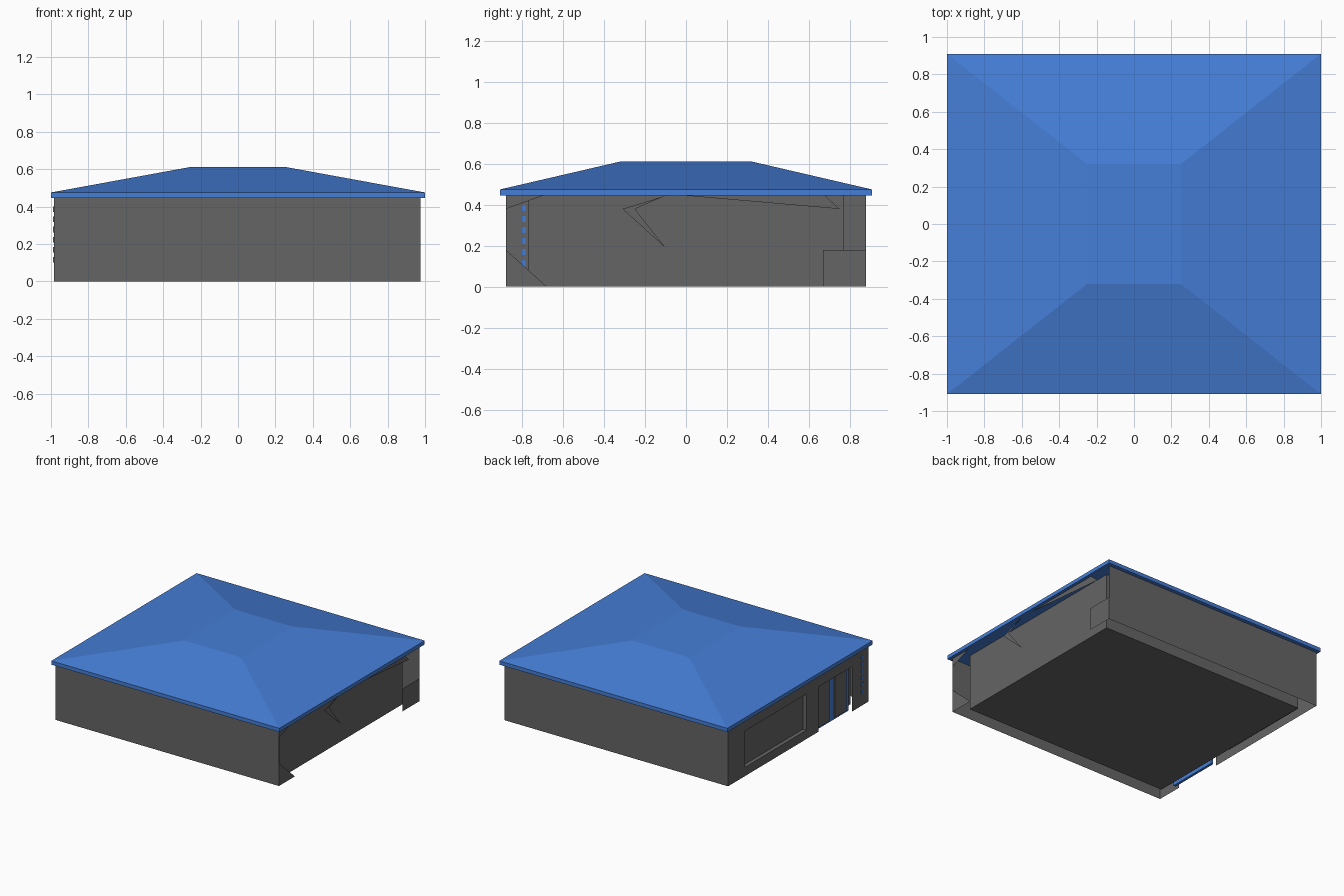
import bpy
import bmesh

cube = bpy.data.objects.get("Cube")
if cube:
    bpy.data.objects.remove(cube, do_unlink=True)


def material(name, rgb):
    m = bpy.data.materials.new(name)
    m.use_nodes = True
    m.diffuse_color = (*rgb, 1)
    m.node_tree.nodes["Principled BSDF"].inputs["Base Color"].default_value = (*rgb, 1)
    return m


GREY = material("wall_grey", (0.13, 0.13, 0.13))
BLUE = material("roof_blue", (0.06, 0.21, 0.68))

# Main dimensions
LEFT, RIGHT, SIDE = 0.975, -0.985, 0.88
EAVE = 0.445


def mesh_object(name, bm, mat):
    mesh = bpy.data.meshes.new(name)
    bm.to_mesh(mesh)
    bm.free()
    mesh.materials.append(mat)
    obj = bpy.data.objects.new(name, mesh)
    bpy.context.collection.objects.link(obj)
    return obj


def loft(name, rings, mat):
    """Stack of centred rectangles (half x, half y, z), capped at both ends."""
    bm = bmesh.new()
    loops = [[bm.verts.new((sx * hx, sy * hy, z))
              for sx, sy in ((-1, -1), (1, -1), (1, 1), (-1, 1))]
             for hx, hy, z in rings]
    for low, high in zip(loops, loops[1:]):
        for i in range(4):
            j = (i + 1) % 4
            bm.faces.new((low[i], low[j], high[j], high[i]))
    bm.faces.new(loops[0][::-1])
    bm.faces.new(loops[-1])
    return mesh_object(name, bm, mat)


def sheets(name, x, outlines, mat, facing=1):
    """Flat pieces in the plane x, each given as a list of (y, z) points."""
    bm = bmesh.new()
    for outline in outlines:
        bm.faces.new([bm.verts.new((x, y, z)) for y, z in outline])
    bm.normal_update()
    for f in bm.faces:
        if f.normal.x * facing < 0:
            f.normal_flip()
    return mesh_object(name, bm, mat)


def rect(y0, y1, z0, z1):
    return [(y0, z0), (y1, z0), (y1, z1), (y0, z1)]


def box(name, low, high, mat):
    bm = bmesh.new()
    bmesh.ops.create_cube(bm, size=1)
    for v in bm.verts:
        v.co = [a + (b - a) * (c + 0.5) for a, b, c in zip(low, high, v.co)]
    return mesh_object(name, bm, mat)


# Hipped roof with flat top, and the inner building core
loft("hipped_roof", [(1, 0.91, EAVE), (1, 0.91, 0.475), (0.25, 0.32, 0.612)], BLUE)
loft("inner_core", [(0.905, 0.77, 0), (0.905, 0.77, EAVE)], GREY)

# Front and back outer walls
for name, s in (("front_wall", -1), ("back_wall", 1)):
    bm = bmesh.new()
    corners = [(RIGHT, 0), (LEFT, 0), (LEFT, EAVE), (RIGHT, EAVE)]
    bm.faces.new([bm.verts.new((x, s * SIDE, z)) for x, z in corners[::-s]])
    mesh_object(name, bm, GREY)

# Right outer wall with openings for the window and the entrance
WIN = (-0.1, 0.667, 0.07, 0.357)
DOOR = (-0.67, -0.25, 0.355)
sheets("right_wall", RIGHT, [
    rect(-SIDE, DOOR[0], 0, EAVE),
    rect(DOOR[0], DOOR[1], DOOR[2], EAVE),
    rect(DOOR[1], WIN[0], 0, EAVE),
    rect(WIN[0], WIN[1], 0, WIN[2]),
    rect(WIN[0], WIN[1], WIN[3], EAVE),
    rect(WIN[1], SIDE, 0, EAVE)], GREY, -1)

# Recessed window: pane and surrounding reveal
PANE = RIGHT + 0.03
sheets("window_pane", PANE, [rect(*WIN)], GREY, -1)
bm = bmesh.new()
ring = rect(*WIN)
for (ya, za), (yb, zb) in zip(ring, ring[1:] + ring[:1]):
    bm.faces.new([bm.verts.new(p) for p in
                  ((RIGHT, ya, za), (RIGHT, yb, zb), (PANE, yb, zb), (PANE, ya, za))])
mesh_object("window_reveal", bm, GREY)

# Entrance: blue frame with two grey door leaves
box("door_frame", (-0.955, DOOR[0], 0), (-0.935, DOOR[1], DOOR[2]), BLUE)
for name, y0, y1 in (("door_leaf_back", -0.42, -0.26), ("door_leaf_front", -0.635, -0.49)):
    box(name, (-0.962, y0, 0.015), (-0.954, y1, DOOR[2]), GREY)

# Column of plain blue plaques beside the entrance
for i in range(6):
    z = 0.1 + i * 0.054
    box(f"wall_plaque_{i + 1}", (RIGHT - 0.005, -0.802, z), (RIGHT + 0.003, -0.784, z + 0.03), BLUE)

# Left outer wall: only broken remnants remain
sheets("left_wall_remnants", LEFT, [
    [(-SIDE, 0), (-0.68, 0), (-SIDE, 0.18)],
    [(-SIDE, 0.38), (-0.7, EAVE), (-SIDE, EAVE)],
    [(-0.31, 0.38), (-0.1, 0.19), (-0.25, 0.38), (-0.1, EAVE)],
    [(0, EAVE), (0.75, 0.38), (0.68, EAVE)],
    rect(0.67, SIDE, 0, 0.18)], GREY)
